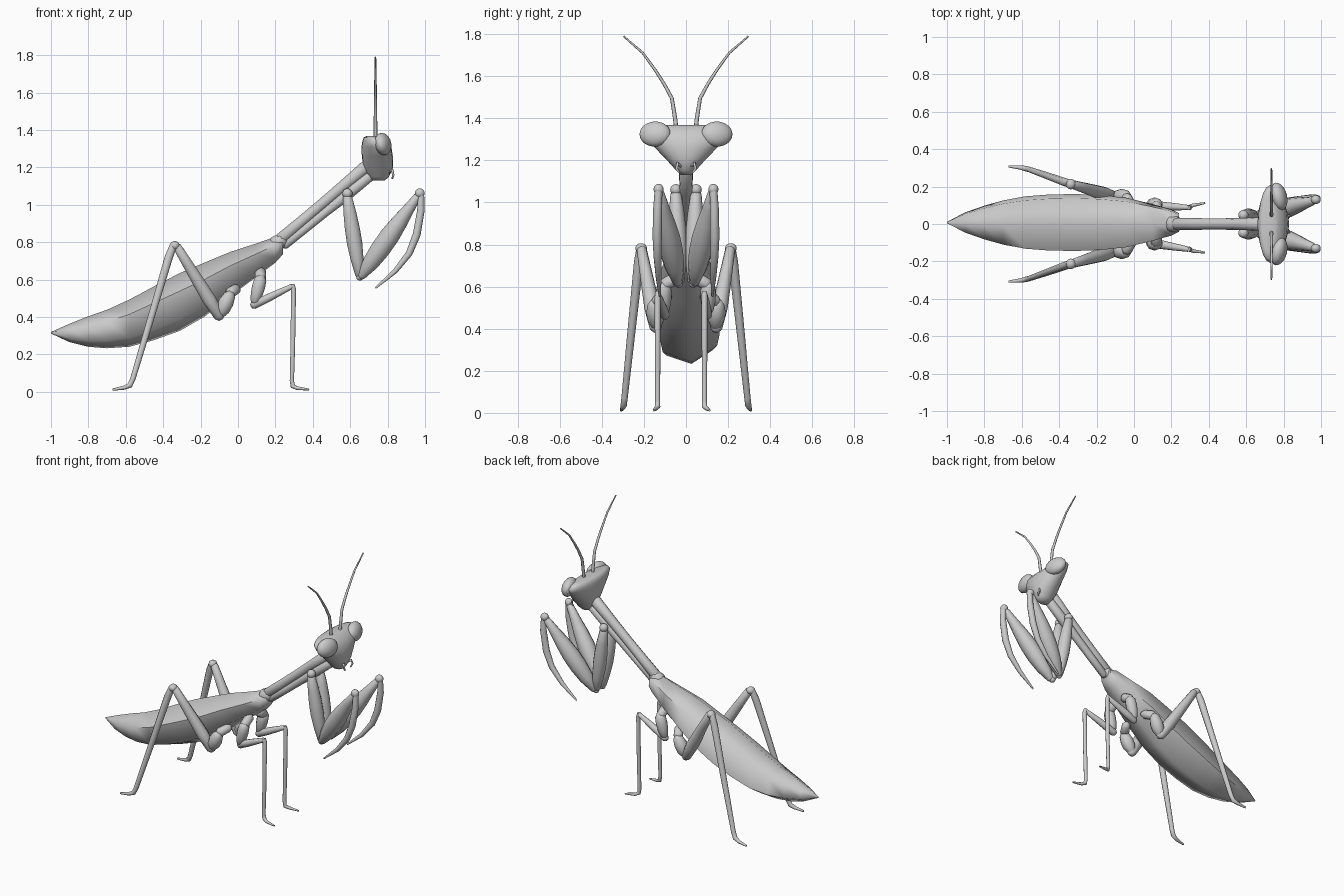
import bpy, bmesh, math
from mathutils import Vector


def finish(name, bm, angle=65):
    bmesh.ops.recalc_face_normals(bm, faces=bm.faces)
    me = bpy.data.meshes.new(name)
    bm.to_mesh(me)
    bm.free()
    ob = bpy.data.objects.new(name, me)
    bpy.context.collection.objects.link(ob)
    bpy.ops.object.select_all(action='DESELECT')
    bpy.context.view_layer.objects.active = ob
    ob.select_set(True)
    bpy.ops.object.shade_smooth_by_angle(angle=math.radians(angle))
    return ob


def loft(name, rings, angle=65):
    bm = bmesh.new()
    vs = [[bm.verts.new(p) for p in r] for r in rings]
    n = len(vs[0])
    for a, b in zip(vs, vs[1:]):
        for i in range(n):
            j = (i + 1) % n
            bm.faces.new((a[i], a[j], b[j], b[i]))
    bm.faces.new(vs[0])
    bm.faces.new(vs[-1])
    return finish(name, bm, angle)


def tube(name, pts, radii, sides=10):
    pts = [Vector(p) for p in pts]
    rings = []
    side = None
    for i, (p, r) in enumerate(zip(pts, radii)):
        t = (pts[min(i + 1, len(pts) - 1)] - pts[max(i - 1, 0)]).normalized()
        if side is None:
            side = Vector((0, 1, 0)) if abs(t.y) < 0.9 else Vector((1, 0, 0))
        u = (side - t * side.dot(t)).normalized()
        side = u
        v = t.cross(u)
        rings.append([p + r * (math.cos(a) * u + math.sin(a) * v)
                      for a in (2 * math.pi * k / sides for k in range(sides))])
    return loft(name, rings)


def limb(name, a, b, radii):
    # straight segment with radii spread evenly and rounded ends
    a, b = Vector(a), Vector(b)
    n = len(radii) - 1
    d = (b - a).normalized()
    pts = [a.lerp(b, i / n) for i in range(n + 1)]
    pts = [a - d * radii[0] * .7] + pts + [b + d * radii[-1] * .7]
    return tube(name, pts, [radii[0] * .5] + list(radii) + [radii[-1] * .5])


def ball(name, loc, size, rot=(0, 0, 0)):
    bm = bmesh.new()
    bmesh.ops.create_uvsphere(bm, u_segments=20, v_segments=12, radius=1)
    ob = finish(name, bm)
    ob.location, ob.scale, ob.rotation_euler = loc, size, rot
    return ob


# abdomen: six-sided, slightly rolled (x, top z, bottom z, half width)
rings = []
for x, zt, zb, w in [(-1, .32, .312, .004), (-.9, .365, .265, .055), (-.8, .405, .24, .09),
                     (-.7, .44, .232, .118), (-.58, .495, .24, .14), (-.45, .565, .275, .15),
                     (-.31, .637, .325, .152), (-.18, .692, .4, .147), (-.04, .75, .51, .132),
                     (.1, .795, .615, .098), (.2, .83, .69, .07), (.24, .82, .735, .05)]:
    rings.append([(x, .008 + w / .927 * math.cos(a), (zt + zb) / 2 + (zt - zb) / 2 * math.sin(a))
                  for a in (math.radians(98 + 60 * k) for k in range(6))])
loft("abdomen", rings)

# long thorax: upper tube, lower keel and collar
limb("thorax_upper", (.22, 0, .81), (.68, 0, 1.2), [.034, .031, .03, .032, .036])
limb("thorax_keel", (.25, 0, .785), (.7, 0, 1.15), [.024, .025, .026, .032, .03])
limb("thorax_collar", (.2, 0, .79), (.235, 0, .81), [.045, .04])

# head: wide triangle (z, x, x radius, y radius)
rings = []
for z, x, rx, ry in [(1.13, .75, .035, .025), (1.15, .752, .055, .045), (1.2, .75, .08, .09),
                     (1.26, .745, .083, .148), (1.31, .74, .08, .195), (1.34, .73, .065, .208),
                     (1.36, .722, .05, .185), (1.367, .72, .035, .15)]:
    rings.append([(x + rx * math.cos(a), ry * math.sin(a), z)
                  for a in (2 * math.pi * k / 20 for k in range(20))])
loft("head", rings)

for s, tag in ((1, "left"), (-1, "right")):
    # eyes, feelers and mouth hooks
    ball(f"eye_{tag}", (.775, s * .147, 1.325), (.042, .076, .06), (0, math.radians(-12), s * .25))
    tube(f"antenna_{tag}", [(.735, s * y, z) for y, z in
         [(.045, 1.34), (.052, 1.4), (.067, 1.495), (.105, 1.565), (.147, 1.63), (.205, 1.71), (.297, 1.79)]],
         [.01, .01, .009, .008, .007, .006, .004], 8)
    tube(f"mouth_hook_{tag}", [(.8, s * .02, 1.17), (.825, s * .04, 1.185), (.83, s * .045, 1.16),
                               (.825, s * .03, 1.14)], [.008, .008, .007, .004], 6)

    # raptorial front leg
    ball(f"front_shoulder_{tag}", (.585, s * .048, 1.06), (.027, .027, .027))
    limb(f"front_coxa_{tag}", (.585, s * .048, 1.04), (.65, s * .032, .625),
         [.026, .036, .042, .043, .036, .024])
    ball(f"front_joint_{tag}", (.652, s * .034, .615), (.02, .02, .02))
    limb(f"front_femur_{tag}", (.66, s * .04, .62), (.96, s * .125, 1.045),
         [.024, .046, .055, .055, .046, .033, .022])
    ball(f"front_knee_{tag}", (.972, s * .13, 1.062), (.026, .024, .026))
    tube(f"front_tibia_{tag}", [(.978, s * .13, 1.07), (.978, s * .135, .97), (.955, s * .137, .84),
                                (.915, s * .135, .74), (.84, s * .13, .645), (.735, s * .125, .555)],
         [.018, .021, .022, .019, .014, .005])

    # middle leg, the two sides are placed a little differently
    k, f = (.088, .112) if s > 0 else (.135, .153)
    limb(f"middle_coxa_{tag}", (.12, s * .105, .6), (.09, s * .105, .485), [.034, .037, .034, .025])
    limb(f"middle_hip_{tag}", (.12, s * .05, .64), (.12, s * .1, .61), [.03, .03])
    limb(f"middle_femur_{tag}", (.085, s * .1, .465), (.29, s * k, .565), [.024, .023, .019, .014])
    tube(f"middle_tibia_{tag}", [(.29, s * k, .575), (.297, s * k, .55), (.293, s * k, .25),
                                 (.288, s * k, .06), (.293, s * k, .03), (.315, s * (k + f) / 2, .02),
                                 (.38, s * f, .012)], [.012, .014, .013, .012, .013, .01, .005])

    # hind leg
    limb(f"hind_hip_{tag}", (-.01, s * .09, .55), (-.04, s * .14, .53), [.028, .03])
    limb(f"hind_coxa_{tag}", (-.045, s * .15, .515), (-.1, s * .14, .405), [.033, .042, .04, .022])
    limb(f"hind_femur_{tag}", (-.1, s * .143, .405), (-.325, s * .21, .775), [.03, .038, .034, .029, .024])
    ball(f"hind_knee_{tag}", (-.338, s * .213, .782), (.026, .028, .024))
    tube(f"hind_tibia_{tag}", [(-.345, s * .215, .785), (-.37, s * .224, .72), (-.47, s * .26, .38),
                               (-.562, s * .292, .07), (-.578, s * .296, .035), (-.61, s * .302, .022),
                               (-.67, s * .308, .012)], [.02, .023, .019, .015, .015, .011, .006])
